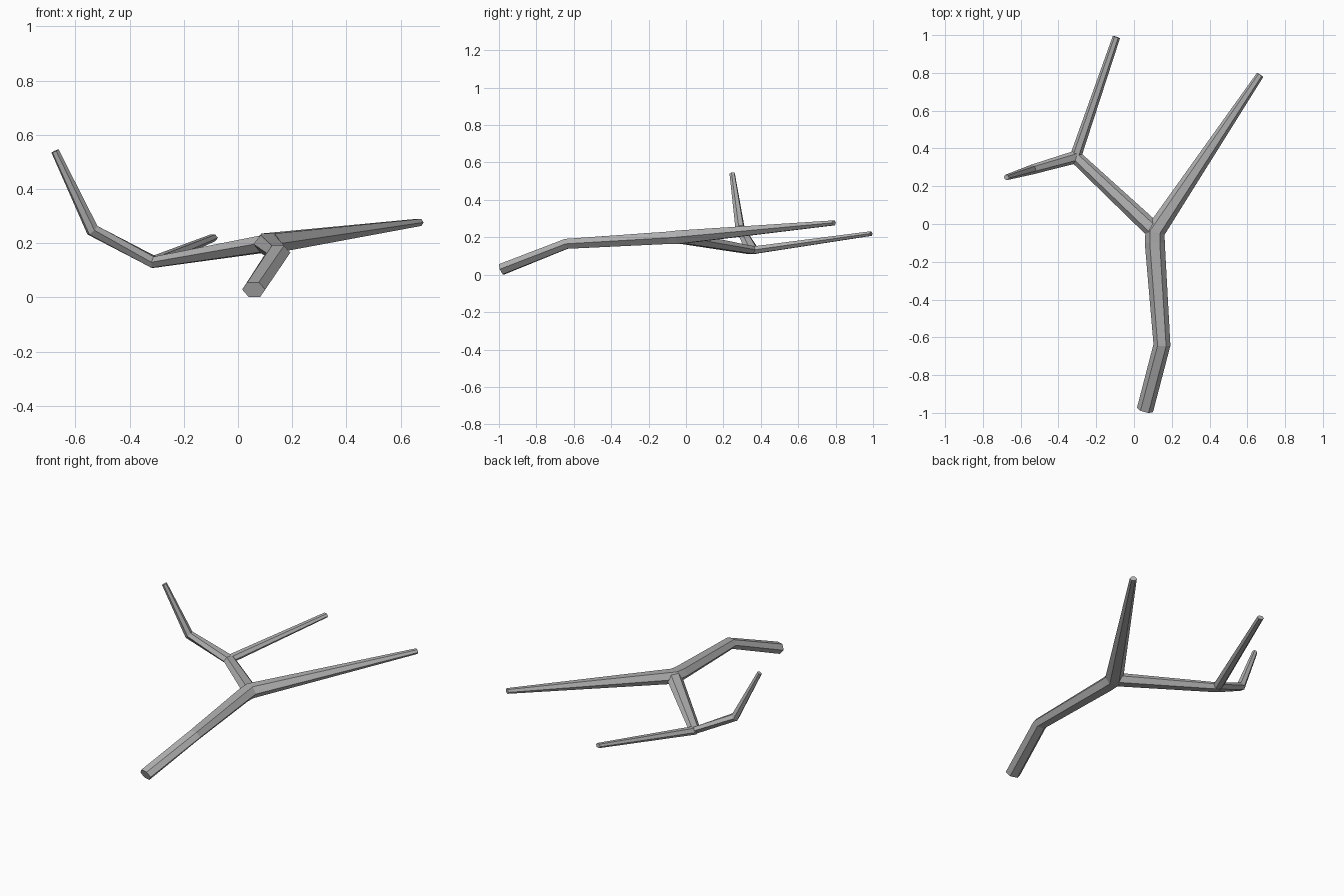
import bpy, bmesh, math
from mathutils import Vector

cube = bpy.data.objects.get("Cube")
if cube:
    bpy.data.objects.remove(cube)

bark = bpy.data.materials.new("grey bark")
bark.use_nodes = True
GREY = (0.44, 0.44, 0.44, 1)
bark.diffuse_color = GREY
bark.node_tree.nodes["Principled BSDF"].inputs["Base Color"].default_value = GREY


def limb(name, path, sides=6):
    """Tapered tube along (position, half width, half height) stations."""
    points = [Vector(p) for p, w, h in path]
    bm = bmesh.new()
    rings = []
    for i, (_, w, h) in enumerate(path):
        tangent = Vector()
        if i > 0:
            tangent += (points[i] - points[i - 1]).normalized()
        if i < len(points) - 1:
            tangent += (points[i + 1] - points[i]).normalized()
        tangent.normalize()
        side = tangent.cross(Vector((0, 0, 1))).normalized()
        up = side.cross(tangent)
        ring = []
        for k in range(sides):
            a = math.tau * k / sides
            ring.append(bm.verts.new(points[i] + side * w * math.cos(a)
                                     + up * h * math.sin(a) / math.sin(math.pi / 3)))
        rings.append(ring)
    for a, b in zip(rings, rings[1:]):
        for k in range(sides):
            n = (k + 1) % sides
            bm.faces.new((a[k], a[n], b[n], b[k]))
    bm.faces.new(rings[0])
    bm.faces.new(rings[-1])
    bmesh.ops.recalc_face_normals(bm, faces=bm.faces)
    mesh = bpy.data.meshes.new(name)
    bm.to_mesh(mesh)
    bm.free()
    mesh.materials.append(bark)
    obj = bpy.data.objects.new(name, mesh)
    bpy.context.collection.objects.link(obj)
    return obj


# Shared joints
fork = (0.112, -0.04, 0.2)
small_fork = (-0.31, 0.355, 0.13)

# Main stem from the cut end through the fork to the long tip
limb("main_stem", [
    ((0.058, -0.985, 0.029), 0.044, 0.029),
    ((0.148, -0.64, 0.165), 0.045, 0.027),
    ((0.11, -0.1, 0.197), 0.053, 0.033),
    (fork, 0.053, 0.036),
    ((0.668, 0.79, 0.277), 0.02, 0.013),
])

# Side branch that leaves the fork and turns upward
limb("side_branch", [
    (fork, 0.046, 0.031),
    (small_fork, 0.039, 0.021),
    ((-0.537, 0.289, 0.248), 0.026, 0.022),
    ((-0.675, 0.247, 0.54), 0.015, 0.013),
])

# Thin twig from the smaller fork
limb("twig", [
    (small_fork, 0.03, 0.02),
    ((-0.093, 0.99, 0.22), 0.02, 0.012),
])
